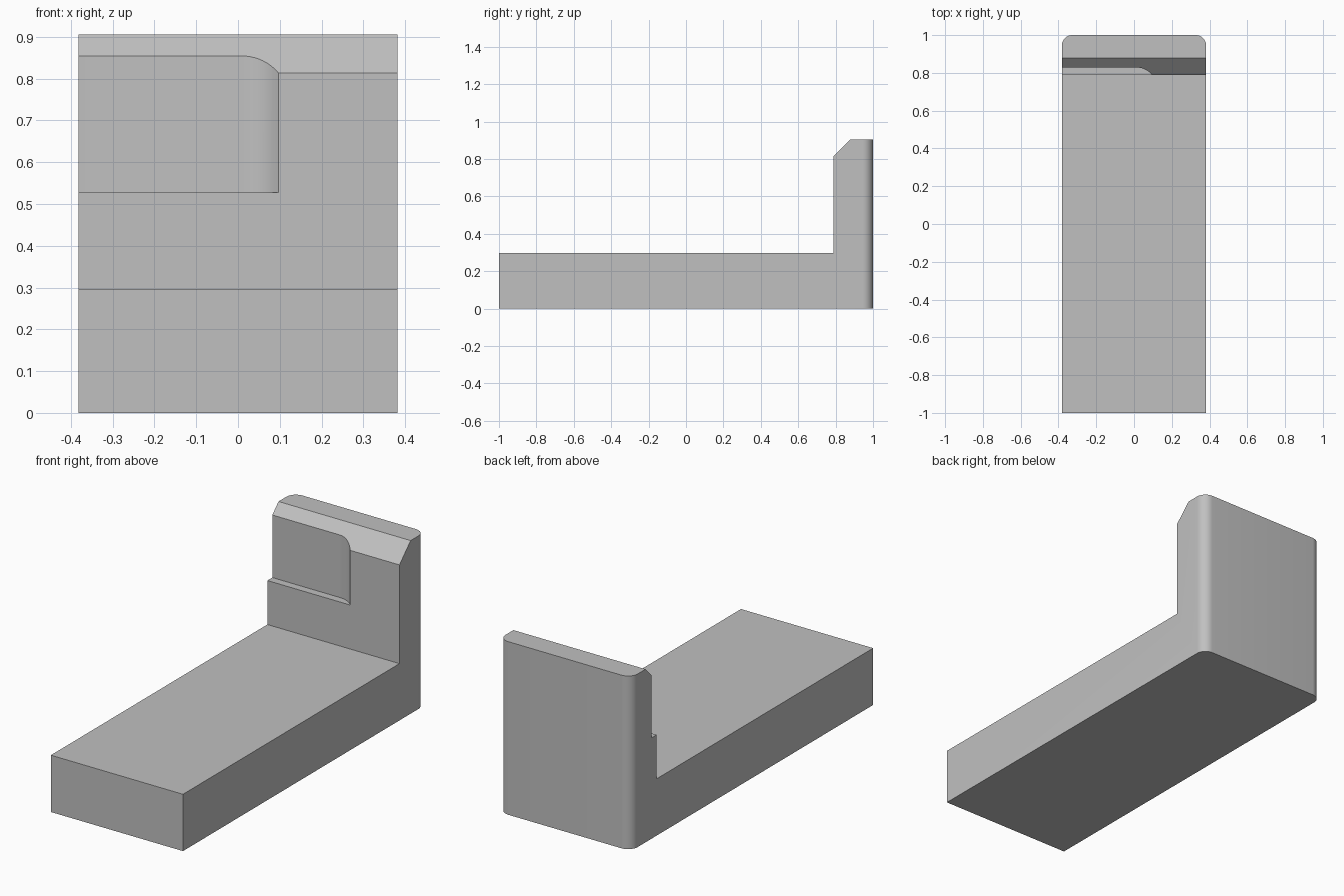
import bpy, bmesh, math

if "Cube" in bpy.data.objects:
    bpy.data.objects.remove(bpy.data.objects["Cube"], do_unlink=True)

HALF_W = 0.382
BACK_R = 0.055

grey = bpy.data.materials.new("plain grey")
grey.use_nodes = True
grey.diffuse_color = (0.53, 0.53, 0.53, 1)
grey.node_tree.nodes["Principled BSDF"].inputs["Base Color"].default_value = grey.diffuse_color


def prism(name, points, offset, round_edge=None):
    """Extrude a closed outline along offset, optionally rounding chosen edges."""
    bm = bmesh.new()
    face = bm.faces.new([bm.verts.new(p) for p in points])
    ext = bmesh.ops.extrude_face_region(bm, geom=[face])
    moved = [v for v in ext["geom"] if isinstance(v, bmesh.types.BMVert)]
    bmesh.ops.translate(bm, verts=moved, vec=offset)
    bmesh.ops.recalc_face_normals(bm, faces=bm.faces)
    if round_edge:
        bmesh.ops.bevel(bm, geom=[e for e in bm.edges if round_edge(e)], offset=BACK_R,
                        segments=10, profile=0.5, affect='EDGES')
    mesh = bpy.data.meshes.new(name)
    bm.to_mesh(mesh)
    bm.free()
    mesh.materials.append(grey)
    obj = bpy.data.objects.new(name, mesh)
    bpy.context.collection.objects.link(obj)
    return obj


# L-shaped body: long flat base with a chamfered upright, back corners rounded
side = [(-1, 0), (1, 0), (1, 0.905), (0.88, 0.905), (0.788, 0.813), (0.788, 0.297), (-1, 0.297)]


def is_back_corner(e):
    a, b = (v.co for v in e.verts)
    return a.y > 0.99 and b.y > 0.99 and abs(a.x - b.x) < 0.01


body = prism("bed_and_upright", [(-HALF_W, y, z) for y, z in side],
             (2 * HALF_W, 0, 0), is_back_corner)

# Shallow recess in the upright, its inner end curving out to the front face
radius, start_x, floor_y = 0.113, 0.01, 0.829
arc = []
for i in range(13):
    a = math.radians(62 * i / 12)
    arc.append((start_x + radius * math.sin(a), floor_y - radius * (1 - math.cos(a))))
outline = [(-0.5, 0.7), (-0.5, floor_y)] + arc + [(arc[-1][0], 0.7)]
# Keep the end wall straight where the arc leaves the front face
cutter = prism("recess_cutter", [(x, y, 0.527) for x, y in outline], (0, 0, 0.5))
cutter.hide_render = True

cut = body.modifiers.new("recess", 'BOOLEAN')
cut.operation = 'DIFFERENCE'
cut.solver = 'EXACT'
cut.object = cutter

# Apply the cut, drop the helper, and shade the curves smooth
bpy.context.view_layer.objects.active = body
body.select_set(True)
bpy.ops.object.modifier_apply(modifier=cut.name)
bpy.data.objects.remove(cutter, do_unlink=True)
bpy.ops.object.shade_smooth_by_angle(angle=math.radians(30))
